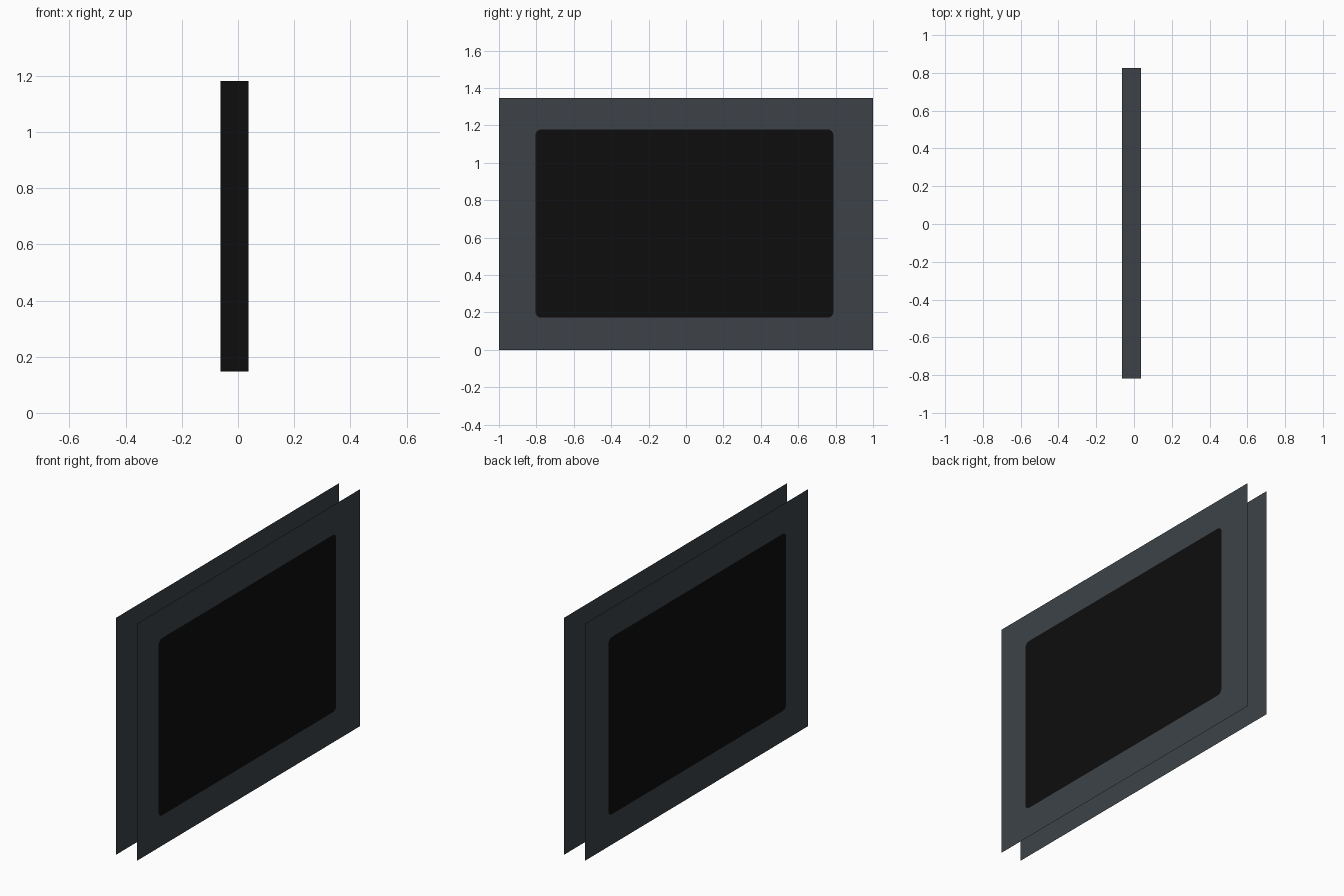
import bpy, bmesh, math

if "Cube" in bpy.data.objects:
    bpy.data.objects.remove(bpy.data.objects["Cube"])

H = 1.345       # panel height
PX = 0.065      # panel offset either side of x = 0


def material(name, rgb):
    m = bpy.data.materials.new(name)
    m.diffuse_color = (*rgb, 1)
    m.use_nodes = True
    m.node_tree.nodes["Principled BSDF"].inputs["Base Color"].default_value = m.diffuse_color
    return m


GREY = material("slate_grey", (0.047, 0.055, 0.064))
BLACK = material("near_black", (0.004, 0.004, 0.004))


def finish(bm, name):
    me = bpy.data.meshes.new(name)
    bm.to_mesh(me)
    bm.free()
    me.materials.append(GREY)
    me.materials.append(BLACK)
    ob = bpy.data.objects.new(name, me)
    bpy.context.collection.objects.link(ob)


def panel(name, x, outward):
    """Thin sheet: grey border around a black rounded rectangle."""
    y0, y1, z0, z1, r, n = -0.805, 0.788, 0.172, 1.178, 0.03, 4
    bm = bmesh.new()
    outer = [bm.verts.new((x, y, z)) for y, z in ((1, H), (-1, H), (-1, 0), (1, 0))]
    centres = ((y1 - r, z1 - r), (y0 + r, z1 - r), (y0 + r, z0 + r), (y1 - r, z0 + r))
    arcs = []
    for k, (cy, cz) in enumerate(centres):
        angles = [math.pi / 2 * (k + i / n) for i in range(n + 1)]
        arcs.append([bm.verts.new((x, cy + r * math.cos(a), cz + r * math.sin(a))) for a in angles])
    # black centre
    bm.faces.new([v for arc in arcs for v in arc]).material_index = 1
    # grey border: a fan at each corner and a strip along each side
    for k in range(4):
        j = (k + 1) % 4
        for a, b in zip(arcs[k], arcs[k][1:]):
            bm.faces.new((outer[k], b, a))
        bm.faces.new((outer[k], outer[j], arcs[j][0], arcs[k][-1]))
    for f in bm.faces:
        f.normal_update()
        if f.normal.x * outward < 0:
            f.normal_flip()
    finish(bm, name)


panel("right_panel", PX, 1)
panel("left_panel", -PX, -1)

# Core block between the panels: black sides, grey top and bottom
bm = bmesh.new()
bmesh.ops.create_cube(bm, size=1)
lo, hi = (-0.063, -0.817, 0.148), (0.037, 0.827, 1.181)
for v in bm.verts:
    v.co = [lo[i] if v.co[i] < 0 else hi[i] for i in range(3)]
bm.normal_update()
for f in bm.faces:
    f.material_index = 0 if abs(f.normal.z) > 0.5 else 1
finish(bm, "core_block")
